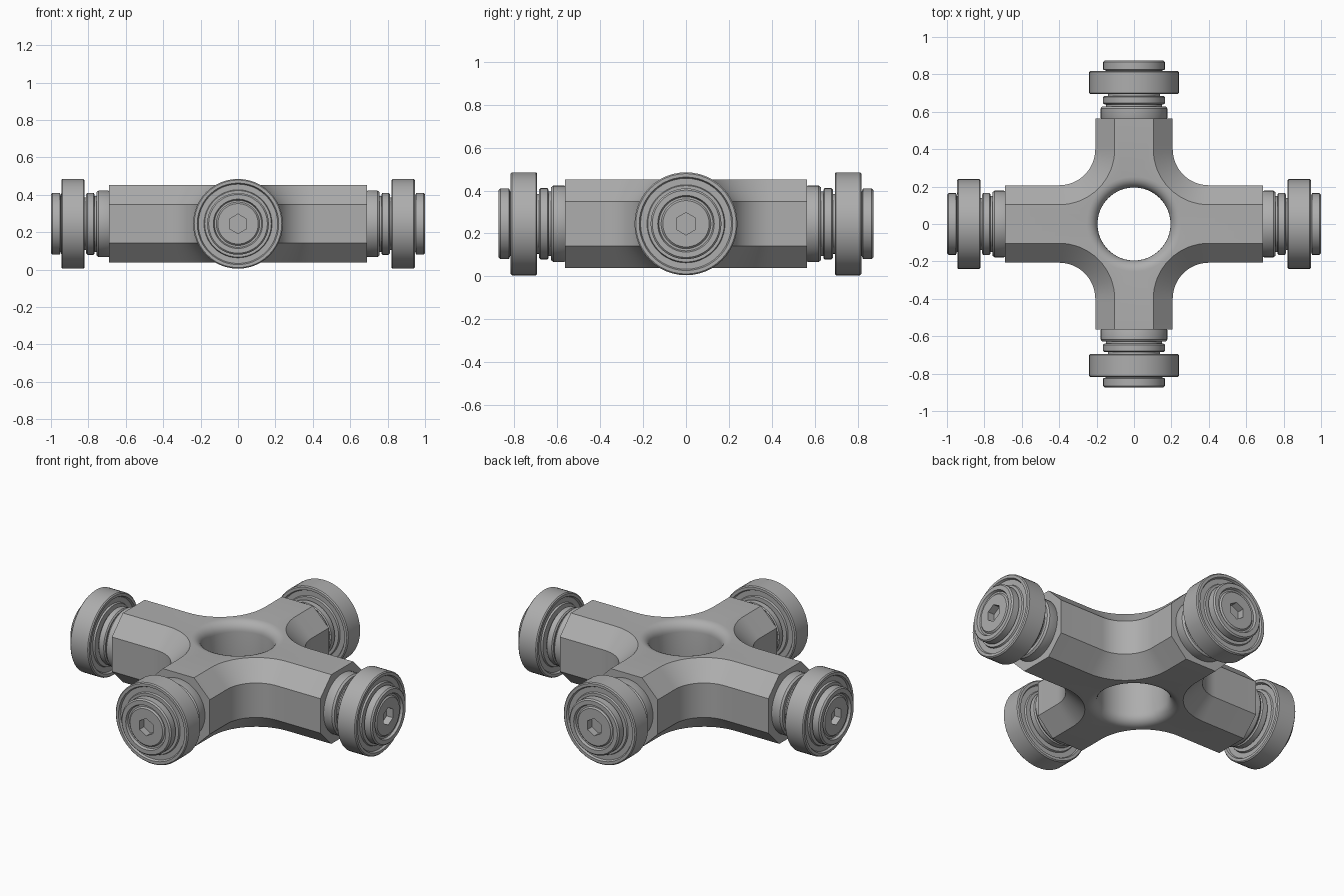
import bpy, bmesh
from math import pi, sin, cos, radians, degrees, atan2, hypot

if "Cube" in bpy.data.objects:
    bpy.data.objects.remove(bpy.data.objects["Cube"], do_unlink=True)

MID = 0.245            # height of the shaft axes
HALF = 0.207           # half width of the octagonal arms
CHAMFER = 0.104
END_X, END_Y = 0.69, 0.563
CORNER = 0.4           # centre of the fillet between neighbouring arms

steel = bpy.data.materials.new("grey steel")
steel.use_nodes = True
steel.diffuse_color = (0.42, 0.42, 0.42, 1)
steel.node_tree.nodes["Principled BSDF"].inputs["Base Color"].default_value = (0.42, 0.42, 0.42, 1)


def finish(name, bm):
    bmesh.ops.remove_doubles(bm, verts=bm.verts, dist=1e-5)
    bmesh.ops.recalc_face_normals(bm, faces=bm.faces)
    mesh = bpy.data.meshes.new(name)
    bm.to_mesh(mesh)
    bm.free()
    mesh.materials.append(steel)
    mesh.shade_smooth()
    mesh.set_sharp_from_angle(angle=radians(28))
    obj = bpy.data.objects.new(name, mesh)
    bpy.context.collection.objects.link(obj)
    return obj


def skin(bm, loops, closed=False):
    """Join successive rings of points with quads."""
    rings = [[bm.verts.new(p) for p in loop] for loop in loops]
    pairs = list(zip(rings, rings[1:]))
    if closed:
        pairs.append((rings[-1], rings[0]))
    for a, b in pairs:
        n = len(a)
        for i in range(n):
            j = (i + 1) % n
            bm.faces.new((a[i], a[j], b[j], b[i]))
    return rings


def outline(inset):
    """Cross-shaped plan with rounded inner corners; arm ends stay put."""
    w, r, steps = HALF - inset, CORNER - HALF + inset, 16
    arc = [(CORNER - r * sin(t), CORNER - r * cos(t))
           for t in (pi / 2 * i / steps for i in range(steps + 1))]
    quarter = [(END_X, 0), (END_X, w / 2), (END_X, w)] + arc
    quarter += [(w, END_Y), (w / 2, END_Y)]
    half = quarter + [(0, END_Y)] + [(-x, y) for x, y in reversed(quarter[1:])]
    return half + [(-x, -y) for x, y in half]


# Four-armed hub with a rounded central bore
top = HALF
plan = outline(CHAMFER)
angles = [atan2(y, x) for x, y in plan]
loops = []
for z, inset in ((-top, CHAMFER), (-top + CHAMFER, 0), (top - CHAMFER, 0), (top, CHAMFER)):
    loops.append([(x, y, z + MID) for x, y in outline(inset)])
BORE, ROUND = 0.195, 0.058
bore = []
for i in range(7):
    t = pi / 2 * i / 6
    bore.append((BORE + ROUND * (1 - sin(t)), top - ROUND * (1 - cos(t))))
bore += [(r, -z) for r, z in reversed(bore)]
for r, z in bore:
    loops.append([(r * cos(a), r * sin(a), z + MID) for a in angles])
bm = bmesh.new()
skin(bm, loops, closed=True)
finish("hub_body", bm)


def lathe(name, profile, hex_from=None, closed=False, segs=48):
    """Turn (distance, radius) points round x; points from hex_from on are hexagonal."""
    bm = bmesh.new()
    loops = []
    for k, (d, r) in enumerate(profile):
        loop = []
        for i in range(segs):
            t = 2 * pi * i / segs
            rr = r
            if hex_from is not None and k >= hex_from:
                rr = r / cos(radians((degrees(t) + 30 + 1e-6) % 60 - 30))
            loop.append((d, rr * cos(t), rr * sin(t)))
        loops.append(loop)
    rings = skin(bm, loops, closed)
    if not closed:
        bm.faces.new(rings[0])
        bm.faces.new(rings[-1])
    return finish(name, bm)


# Distances are measured outward from the end face of an arm
COLLAR = [(-0.01, 0.172), (0.005, 0.178), (0.055, 0.178), (0.066, 0.17), (0.066, 0.15),
          (0.077, 0.15), (0.077, 0.158), (0.083, 0.166), (0.115, 0.166),
          (0.122, 0.158), (0.122, 0.14), (0.15, 0.14)]
BEARING = [(0.131, 0.234), (0.137, 0.24), (0.249, 0.24), (0.255, 0.234), (0.255, 0.218),
           (0.243, 0.212), (0.243, 0.182), (0.253, 0.178), (0.253, 0.13),
           (0.133, 0.13), (0.133, 0.178), (0.143, 0.182), (0.143, 0.212), (0.131, 0.218)]
SCREW = [(0.24, 0.15), (0.257, 0.15), (0.262, 0.165), (0.302, 0.165), (0.31, 0.157),
         (0.31, 0.132), (0.296, 0.126), (0.296, 0.116), (0.304, 0.108),
         (0.304, 0.052), (0.304, 0.045), (0.262, 0.045)]

# Collar, bearing and socket screw on each arm
for k, side in enumerate(("left", "back", "right", "front")):
    reach = END_Y if k % 2 else END_X
    turn = k * pi / 2
    parts = (lathe(side + "_collar", COLLAR),
             lathe(side + "_bearing", BEARING, closed=True),
             lathe(side + "_socket_screw", SCREW, hex_from=10))
    for part in parts:
        part.location = (reach * cos(turn), reach * sin(turn), MID)
        part.rotation_euler = (0, 0, turn)
